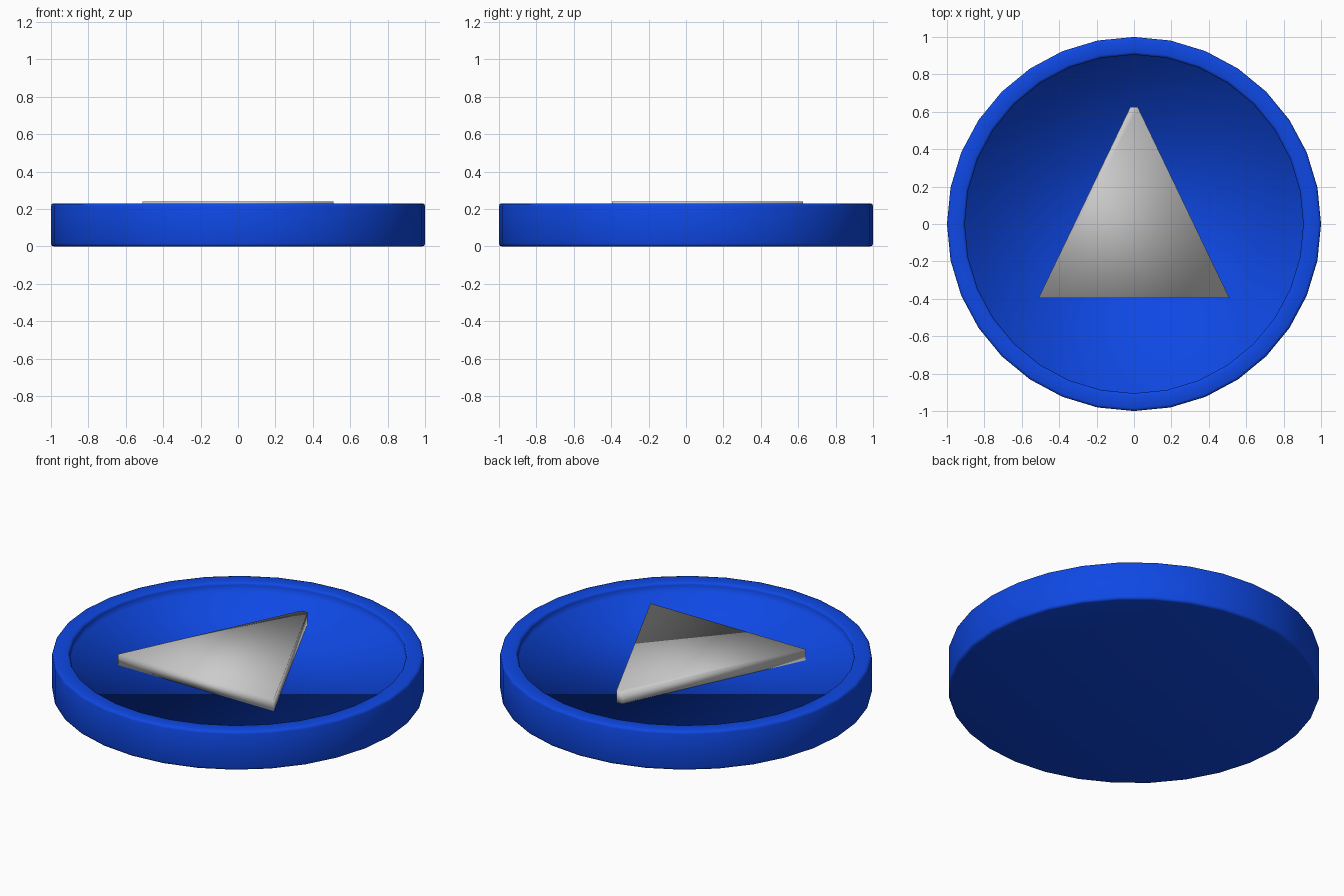
import bpy, bmesh, math
from mathutils import Vector

if "Cube" in bpy.data.objects:
    bpy.data.objects.remove(bpy.data.objects["Cube"])

SIDES = 32
TOP, FLOOR = 0.23, 0.175


def make_object(name, bm):
    bmesh.ops.recalc_face_normals(bm, faces=bm.faces)
    for face in bm.faces:
        face.smooth = True
    mesh = bpy.data.meshes.new(name)
    bm.to_mesh(mesh)
    bm.free()
    obj = bpy.data.objects.new(name, mesh)
    bpy.context.collection.objects.link(obj)
    return obj


# Round dish: a (radius, height) profile turned around z, then capped
profile = [(0.985, 0.0), (0.996, 0.004), (1.0, 0.015), (1.0, 0.215),
           (0.996, 0.226), (0.985, TOP), (0.92, TOP), (0.909, 0.226),
           (0.905, 0.215), (0.905, FLOOR)]
bm = bmesh.new()
rings = []
for r, z in profile:
    rings.append([bm.verts.new((r * math.cos(math.tau * i / SIDES),
                                r * math.sin(math.tau * i / SIDES), z))
                  for i in range(SIDES)])
for lower, upper in zip(rings, rings[1:]):
    for i in range(SIDES):
        j = (i + 1) % SIDES
        bm.faces.new((lower[i], lower[j], upper[j], upper[i]))
bm.faces.new(rings[0])
bm.faces.new(rings[-1])
dish = make_object("round_dish", bm)

blue = bpy.data.materials.new("blue")
blue.diffuse_color = (0.0045, 0.065, 0.78, 1.0)
blue.use_nodes = True
blue.node_tree.nodes["Principled BSDF"].inputs["Base Color"].default_value = blue.diffuse_color
dish.data.materials.append(blue)

# Raised arrow: blunt-tipped triangle standing on the recessed floor
outline = [(-0.51, -0.395), (0.51, -0.395), (0.02, 0.625), (-0.02, 0.625)]
bm = bmesh.new()
base = bm.faces.new([bm.verts.new((x, y, FLOOR - 0.01)) for x, y in outline])
result = bmesh.ops.extrude_face_region(bm, geom=[base], use_keep_orig=True)
raised = [g for g in result["geom"] if isinstance(g, bmesh.types.BMVert)]
bmesh.ops.translate(bm, verts=raised, vec=Vector((0, 0, 0.24 - FLOOR + 0.01)))
make_object("arrow_marker", bm)
